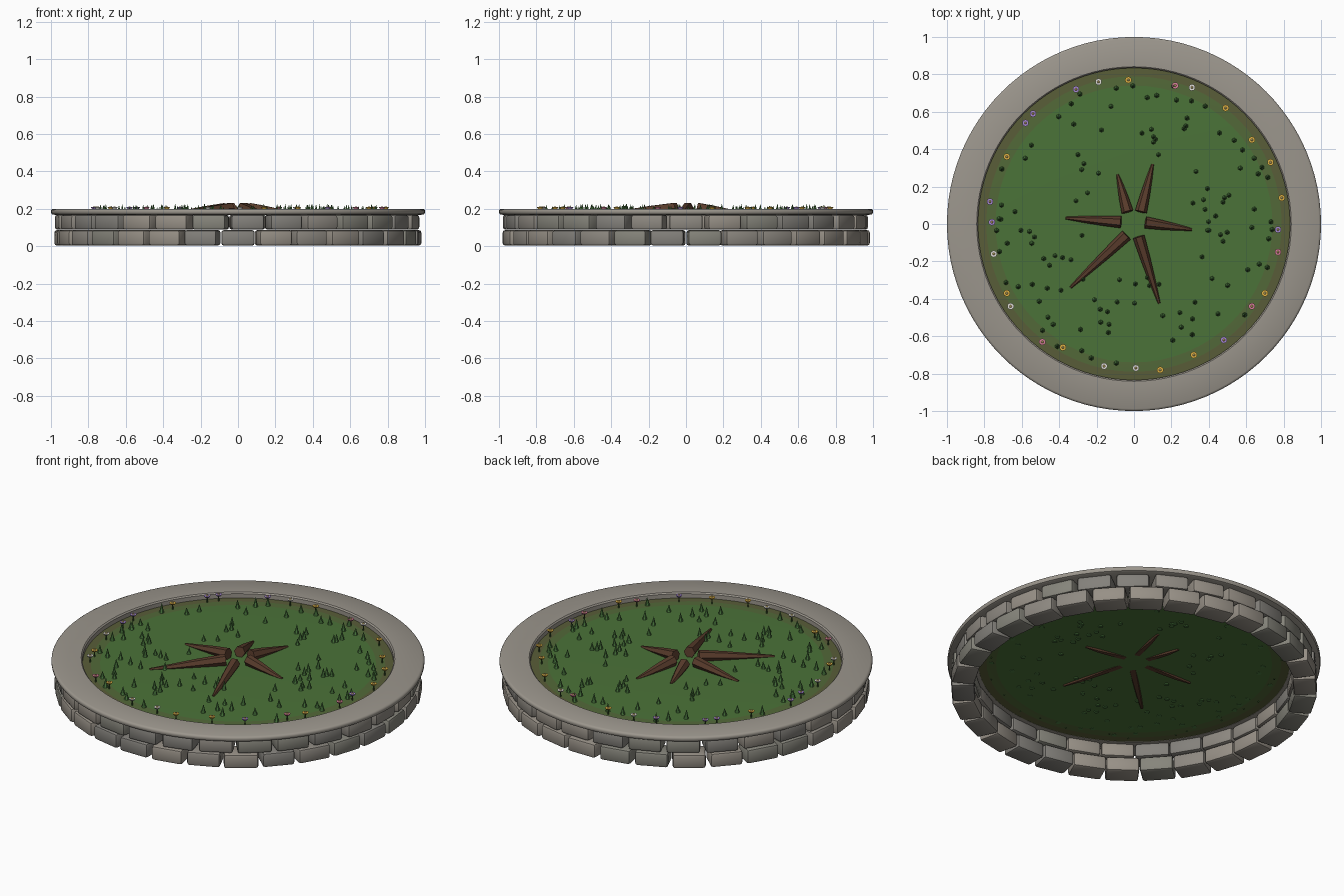
import bpy, bmesh, math, random
from mathutils import Matrix, Vector

if "Cube" in bpy.data.objects:
    bpy.data.objects.remove(bpy.data.objects["Cube"])

random.seed(4)


def mat(name, r, g, b):
    m = bpy.data.materials.new(name)
    m.diffuse_color = (r, g, b, 1)
    m.use_nodes = True
    m.node_tree.nodes["Principled BSDF"].inputs["Base Color"].default_value = m.diffuse_color
    return m


def finish(bm, name, mats, angle=35):
    me = bpy.data.meshes.new(name)
    bmesh.ops.recalc_face_normals(bm, faces=bm.faces)
    bm.to_mesh(me)
    bm.free()
    ob = bpy.data.objects.new(name, me)
    bpy.context.collection.objects.link(ob)
    for m in mats:
        me.materials.append(m)
    if angle:
        bpy.ops.object.select_all(action='DESELECT')
        ob.select_set(True)
        bpy.context.view_layer.objects.active = ob
        bpy.ops.object.shade_smooth_by_angle(angle=math.radians(angle))
    return ob


def cone(bm, x, y, z, h, r1, r2, sides, index=0, tilt=None):
    m = Matrix.Translation((x, y, z))
    if tilt:
        m = m @ tilt
    m = m @ Matrix.Translation((0, 0, h / 2))
    res = bmesh.ops.create_cone(bm, cap_ends=True, segments=sides,
                                radius1=r1, radius2=r2, depth=h, matrix=m)
    for f in {f for v in res['verts'] for f in v.link_faces}:
        f.material_index = index


stone_mats = [mat("stone_%d" % i, *c) for i, c in enumerate(
    [(.27, .25, .22), (.23, .22, .20), (.31, .28, .24), (.24, .235, .20)])]
cap_mat = mat("cap_stone", .33, .305, .265)
soil_mats = [mat("grass", .07, .17, .04), mat("grass_edge", .085, .14, .04),
             mat("soil_edge", .10, .11, .04)]
bark = mat("bark", .10, .045, .025)
blade_mat = mat("blade", .07, .19, .05)
stem_mat = mat("stem", .04, .10, .025)


# Stone courses: bevelled blocks standing in a circle
def course(name, count, phase, r_out, z0, z1):
    bm = bmesh.new()
    for i in range(count):
        part = bmesh.new()
        a = (i + phase) * math.tau / count
        depth = .125
        width = random.uniform(.175, .187)
        m = (Matrix.Rotation(a, 4, 'Z')
             @ Matrix.Translation((r_out - depth / 2 + random.uniform(-.004, .004), 0, (z0 + z1) / 2))
             @ Matrix.Diagonal((depth, width, z1 - z0, 1)))
        bmesh.ops.create_cube(part, size=1, matrix=m)
        bmesh.ops.bevel(part, geom=part.edges[:], offset=.014, segments=2,
                        profile=.5, affect='EDGES')
        k = random.randrange(len(stone_mats))
        for f in part.faces:
            f.material_index = k
        tmp = bpy.data.meshes.new("tmp")
        part.to_mesh(tmp)
        part.free()
        bm.from_mesh(tmp)
        bpy.data.meshes.remove(tmp)
    finish(bm, name, stone_mats)


course("lower_stones", 30, .5, .98, .003, .086)
course("upper_stones", 29, 0, .973, .088, .168)


# Lathed surfaces: cap ring and planted disc
def lathe(name, profile, mats, closed, steps=96, bands=None):
    bm = bmesh.new()
    rings = []
    for r, z in profile:
        rings.append([bm.verts.new((r * math.cos(math.tau * i / steps),
                                    r * math.sin(math.tau * i / steps), z))
                      for i in range(steps)])
    n = len(rings)
    for j in range(n if closed else n - 1):
        a, b = rings[j], rings[(j + 1) % n]
        for i in range(steps):
            k = (i + 1) % steps
            f = bm.faces.new((a[i], a[k], b[k], b[i]))
            if bands:
                f.material_index = bands[j]
    if not closed:
        bm.faces.new(rings[0])
    finish(bm, name, mats)


lathe("cap_ring", [(.834, .167), (.834, .193), (.841, .2), (.988, .2), (.996, .196),
                   (1, .19), (1, .18), (.996, .172), (.988, .168)], [cap_mat], True)
lathe("grass_bed", [(.2, .175), (.5, .173), (.74, .17), (.79, .169), (.84, .168)],
      soil_mats, False, 64, [0, 0, 1, 2])

# Roots: tapered tubes spreading from the centre
ROOTS = [((.037, .065), (.1, .32)), ((-.035, .065), (-.088, .265)),
         ((-.07, .01), (-.365, .032)), ((-.04, -.06), (-.34, -.34)),
         ((.025, -.068), (.135, -.425)), ((.062, .008), (.31, -.03))]
for n, (s, e) in enumerate(ROOTS):
    cu = bpy.data.curves.new("root_%d" % (n + 1), 'CURVE')
    cu.dimensions = '3D'
    cu.bevel_depth = 1
    cu.bevel_resolution = 1
    cu.use_fill_caps = True
    sp = cu.splines.new('POLY')
    path = [(0, .203, .032), (.35, .192, .026), (.7, .18, .017), (1, .173, .007)]
    sp.points.add(len(path) - 1)
    s, e = Vector(s), Vector(e)
    for p, (t, z, r) in zip(sp.points, path):
        q = s.lerp(e, t)
        p.co = (q.x, q.y, z, 1)
        p.radius = r
    ob = bpy.data.objects.new(cu.name, cu)
    bpy.context.collection.objects.link(ob)
    cu.materials.append(bark)
    bpy.ops.object.select_all(action='DESELECT')
    ob.select_set(True)
    bpy.context.view_layer.objects.active = ob
    bpy.ops.object.convert(target='MESH')
    bpy.ops.object.shade_smooth_by_angle(angle=math.radians(50))

# Grass tufts: small scattered cones
bm = bmesh.new()
for i in range(120):
    a = random.uniform(0, math.tau)
    r = math.sqrt(random.uniform(.07, .6))
    tilt = Matrix.Rotation(random.uniform(-.1, .1), 4, 'X')
    cone(bm, r * math.cos(a), r * math.sin(a), .168,
         random.uniform(.04, .058), .014, 0.0005, 6, 0, tilt)
finish(bm, "grass_tufts", [blade_mat], 0)

# Flowers: thin stem, flat head and a small centre
FLOWERS = {
    "yellow": ((.75, .45, .06), [(-.03, .77), (.49, .62), (.63, .45), (.73, .33), (.79, .14),
               (.70, -.37), (.32, -.70), (.14, -.78), (-.38, -.66), (-.68, -.37), (-.68, .36)]),
    "purple": ((.40, .26, .65), [(-.31, .72), (-.54, .59), (-.58, .54), (-.77, .12),
               (-.76, .01), (.77, -.03), (.48, -.62)]),
    "white": ((.75, .73, .68), [(-.19, .76), (.31, .73), (-.75, -.16), (-.66, -.44),
              (-.16, -.76), (.01, -.77)]),
    "pink": ((.70, .22, .33), [(.22, .74), (.77, -.15), (.63, -.44), (-.49, -.63)]),
}
centre_mat = mat("flower_centre", .8, .6, .2)
for name, (col, spots) in FLOWERS.items():
    bm = bmesh.new()
    for x, y in spots:
        cone(bm, x, y, .165, .038, .004, .003, 6, 0)
        cone(bm, x, y, .2, .009, .012, .018, 10, 1)
        cone(bm, x, y, .209, .004, .007, .004, 8, 2)
    finish(bm, name + "_flowers", [stem_mat, mat(name + "_petal", *col), centre_mat])
